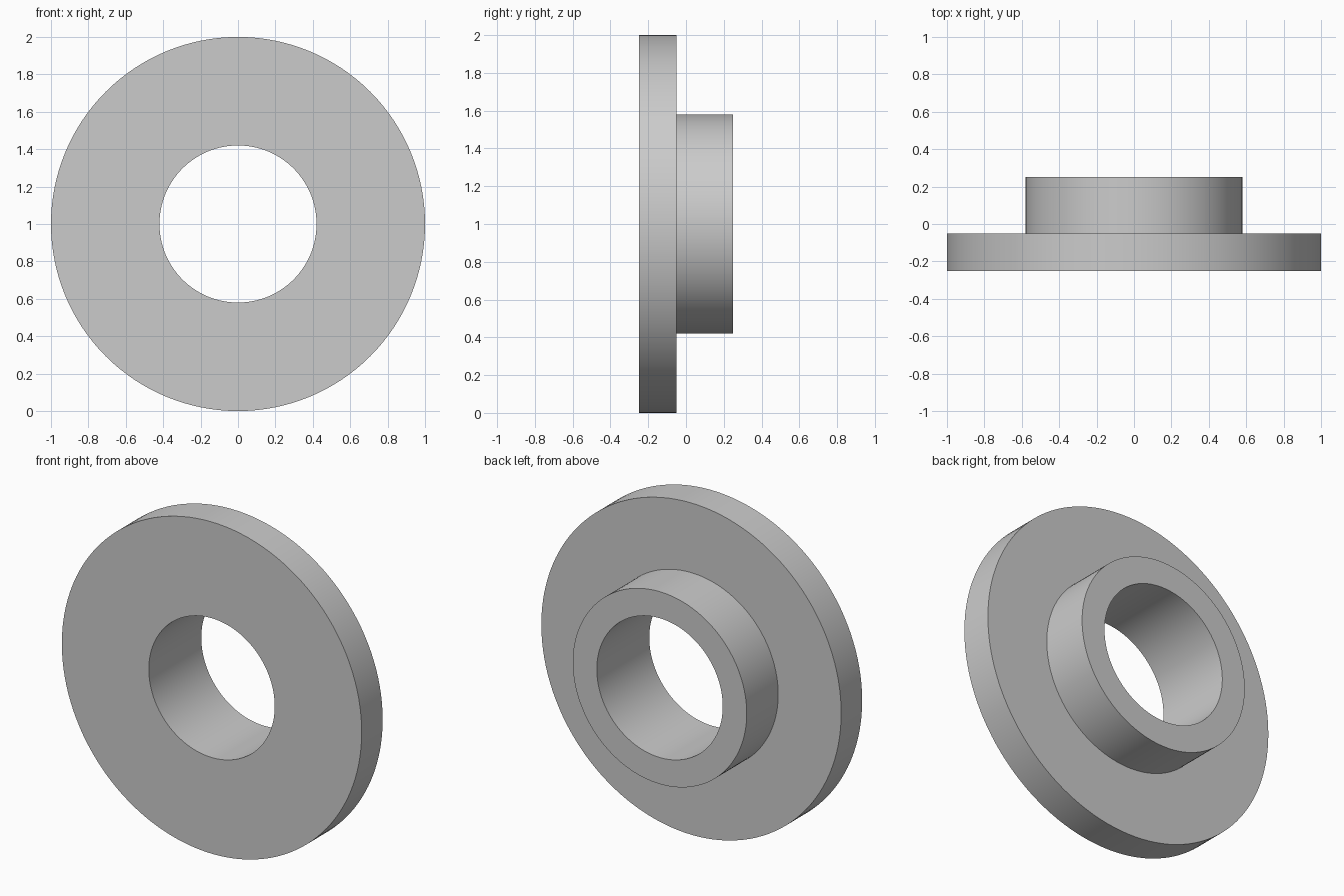
import bpy
import bmesh
import math
from mathutils import Matrix, Vector

SEGMENTS = 128
CENTRE = Vector((0, 0, 1))

cube = bpy.data.objects.get("Cube")
if cube:
    bpy.data.objects.remove(cube, do_unlink=True)

# Plain grey material
grey = bpy.data.materials.new("grey")
grey.use_nodes = True
colour = (0.6, 0.6, 0.6, 1)
grey.diffuse_color = colour
grey.node_tree.nodes["Principled BSDF"].inputs["Base Color"].default_value = colour

# Half section of the flange and hub: (radius, y)
bore, hub, rim = 0.42, 0.58, 1.0
front, step, back = -0.25, -0.05, 0.25
section = [(bore, front), (rim, front), (rim, step),
           (hub, step), (hub, back), (bore, back)]

# Revolve the section around the y axis
bm = bmesh.new()
rings = []
for i in range(SEGMENTS):
    turn = Matrix.Rotation(math.tau * i / SEGMENTS, 3, 'Y')
    rings.append([bm.verts.new(turn @ Vector((r, y, 0)) + CENTRE) for r, y in section])
for i, ring in enumerate(rings):
    after = rings[(i + 1) % SEGMENTS]
    for j in range(len(section)):
        k = (j + 1) % len(section)
        bm.faces.new((ring[j], ring[k], after[k], after[j]))
bmesh.ops.recalc_face_normals(bm, faces=bm.faces)

mesh = bpy.data.meshes.new("flanged_bushing")
bm.to_mesh(mesh)
bm.free()
mesh.materials.append(grey)
bushing = bpy.data.objects.new("flanged_bushing", mesh)
bpy.context.collection.objects.link(bushing)

# Smooth round walls, sharp rims
bpy.ops.object.select_all(action='DESELECT')
bushing.select_set(True)
bpy.context.view_layer.objects.active = bushing
bpy.ops.object.shade_smooth_by_angle(angle=math.radians(30))
